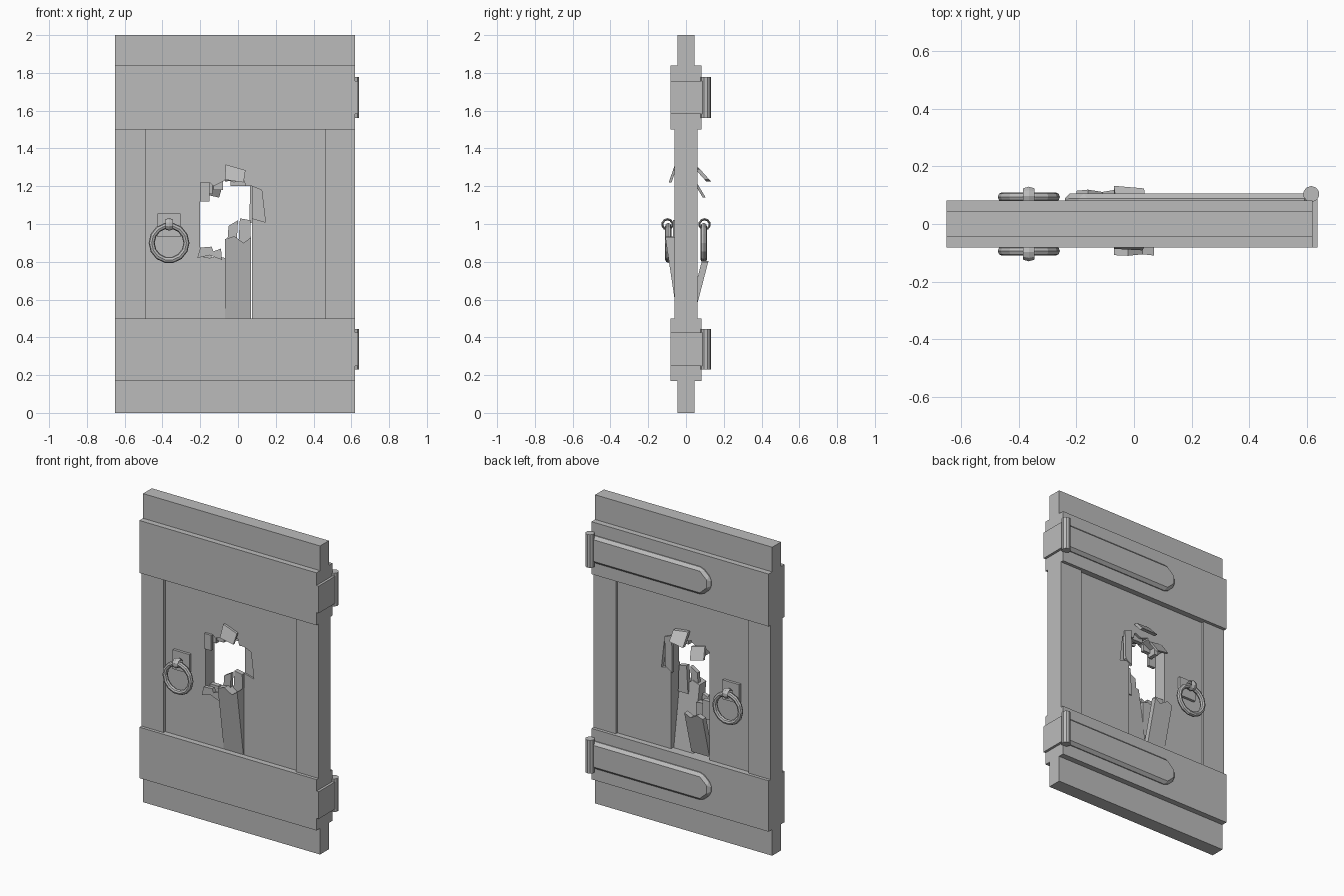
import bpy, bmesh
from math import radians

cube = bpy.data.objects.get("Cube")
if cube:
    bpy.data.objects.remove(cube, do_unlink=True)

grey = bpy.data.materials.new("plain_grey")
grey.use_nodes = True
COLOR = (0.5, 0.5, 0.5, 1)
grey.diffuse_color = COLOR
grey.node_tree.nodes["Principled BSDF"].inputs["Base Color"].default_value = COLOR


def prism(name, outline, y0, y1, lean=0, pivot=0):
    """Extrude an x-z outline from y0 to y1, leaning in y above or below pivot."""
    bm = bmesh.new()
    ends = [[bm.verts.new((x, y + lean * (z - pivot), z)) for x, z in outline]
            for y in (y0, y1)]
    bm.faces.new(ends[0])
    bm.faces.new(ends[1][::-1])
    n = len(outline)
    for i in range(n):
        j = (i + 1) % n
        bm.faces.new((ends[0][i], ends[1][i], ends[1][j], ends[0][j]))
    bmesh.ops.recalc_face_normals(bm, faces=bm.faces)
    mesh = bpy.data.meshes.new(name)
    bm.to_mesh(mesh)
    bm.free()
    mesh.materials.append(grey)
    ob = bpy.data.objects.new(name, mesh)
    bpy.context.collection.objects.link(ob)
    return ob


def board(name, x0, x1, z0, z1, y0, y1, **kw):
    return prism(name, [(x0, z0), (x1, z0), (x1, z1), (x0, z1)], y0, y1, **kw)


def finish(name):
    ob = bpy.context.object
    ob.name = name
    ob.data.materials.append(grey)
    return ob


LEFT, RIGHT = -0.65, 0.62       # door edges
CORE, STILE, BAR = 0.045, 0.062, 0.082   # half thicknesses
A, B, C = -0.2, -0.07, 0.075    # broken plank edges

# Frame: end rails, thick cross bars and side stiles
for label, end, bar in (("lower", (0, 0.17), (0.17, 0.5)),
                        ("upper", (1.84, 2), (1.5, 1.84))):
    board(label + "_end_rail", LEFT, RIGHT, *end, -CORE, CORE)
    board(label + "_cross_bar", LEFT, RIGHT, *bar, -BAR, BAR)
board("right_stile", LEFT, -0.49, 0.5, 1.5, -STILE, STILE)
board("left_stile", 0.46, RIGHT, 0.5, 1.5, -STILE, STILE)

# Sound planks on both sides of the hole
board("right_panel", -0.49, A, 0.5, 1.5, -CORE, CORE)
prism("left_panel", [(C, 0.5), (0.46, 0.5), (0.46, 1.5), (C, 1.5), (C, 1.2),
                     (0.125, 1.18), (0.145, 1.01), (C, 1.03)], -CORE, CORE)
prism("notch_splinter", [(C, 1.03), (0.145, 1.01), (0.125, 1.18), (C, 1.2)],
      -0.035, 0.02)

# Plank stubs above the hole
prism("upper_stub_right", [(A, 1.5), (A, 1.2), (-0.15, 1.22), (-0.13, 1.2),
                           (B, 1.23), (B, 1.5)], -CORE, CORE)
prism("upper_stub_middle", [(B, 1.5), (B, 1.24), (-0.02, 1.22), (0.03, 1.24),
                            (0.04, 1.2), (C, 1.2), (C, 1.5)], -CORE, CORE)

# Split lower planks: one bends to the back, one to the front
prism("lower_stub_right", [(A, 0.5), (B, 0.5), (B, 0.82), (-0.11, 0.83),
                           (-0.15, 0.82), (A, 0.83)], -CORE, 0)
prism("back_bent_plank", [(A, 0.52), (B, 0.52), (B, 0.8), (-0.11, 0.775),
                          (-0.16, 0.805), (A, 0.79)], 0.01, CORE, lean=0.26, pivot=0.52)
prism("front_bent_plank", [(B, 0.5), (0.07, 0.5), (0.07, 0.93), (0.03, 0.9),
                           (-0.02, 0.935), (B, 0.92)], -CORE, 0.025, lean=-0.15, pivot=0.5)

# Standing splinters in the hole
prism("splinter_tall", [(0.0, 0.85), (0.07, 0.85), (0.065, 1.02), (0.01, 1.03)],
      -0.05, -0.02)
prism("splinter_short", [(-0.06, 0.85), (-0.01, 0.85), (0.0, 1.02), (-0.05, 0.99)],
      -0.07, -0.045)
prism("splinter_low_front", [(-0.215, 0.82), (-0.15, 0.835), (-0.085, 0.81),
                             (-0.09, 0.87), (-0.13, 0.855), (-0.14, 0.88), (A, 0.875)],
      -0.065, -0.04)
board("splinter_low_back", A, -0.14, 0.75, 0.87, 0.0, 0.03)
board("splinter_side_upper", A, -0.15, 1.12, 1.22, -0.06, -0.04)
board("splinter_side_lower", -0.16, -0.135, 1.16, 1.22, -0.03, 0.03)
board("splinter_top_right", -0.13, -0.08, 1.18, 1.24, -0.03, -0.005)
board("splinter_top_middle", -0.04, 0.04, 1.2, 1.26, 0.0, 0.03)

# Loose chips prised off the surfaces around the hole
prism("chip_front", [(-0.07, 1.235), (0.03, 1.22), (0.04, 1.285), (-0.065, 1.315)],
      -0.06, -0.045, lean=0.35, pivot=1.31)
prism("chip_back_top", [(-0.07, 1.225), (0.035, 1.235), (0.04, 1.29), (-0.06, 1.3)],
      0.04, 0.065, lean=-0.9, pivot=1.3)
prism("chip_back_side", [(-0.19, 1.16), (-0.1, 1.14), (-0.08, 1.21), (-0.17, 1.23)],
      0.035, 0.05, lean=-0.6, pivot=1.23)
prism("splinter_back_left", [(0.06, 1.0), (0.11, 1.03), (0.115, 1.22), (0.065, 1.24)],
      0.035, 0.055)

# Hinges: wrap plate, pin and long strap on the back
for label, mid in (("lower", 0.337), ("upper", 1.67)):
    lo, hi = mid - 0.088, mid + 0.088
    board(label + "_hinge_plate", 0.6, 0.636, lo, hi, -BAR, BAR + 0.01)
    bpy.ops.mesh.primitive_cylinder_add(vertices=10, radius=0.028, depth=0.215,
                                        location=(0.615, 0.104, mid))
    finish(label + "_hinge_pin")
    strap = prism(label + "_hinge_strap",
                  [(0.61, lo), (0.61, hi), (-0.18, hi), (-0.24, hi - 0.055),
                   (-0.24, lo + 0.055), (-0.18, lo)], 0.06, 0.106)
    bevel = strap.modifiers.new("edge", "BEVEL")
    bevel.width = 0.018
    bevel.segments = 1

# Ring handles on both faces
for label, s in (("front", -1), ("back", 1)):
    board(label + "_handle_plate", -0.425, -0.305, 0.93, 1.055,
          *sorted((s * 0.04, s * 0.062)))
    bpy.ops.mesh.primitive_torus_add(location=(-0.365, s * 0.094, 0.9),
                                     rotation=(radians(90), 0, 0),
                                     major_segments=14, minor_segments=8,
                                     major_radius=0.092, minor_radius=0.016)
    finish(label + "_ring")
    bpy.ops.mesh.primitive_torus_add(location=(-0.365, s * 0.098, 0.998),
                                     rotation=(0, radians(90), 0),
                                     major_segments=10, minor_segments=4,
                                     major_radius=0.027, minor_radius=0.006)
    loop = finish(label + "_ring_loop")
    for v in loop.data.vertices:
        v.co.z = 0.02 * (v.co.z > 0.001) - 0.02 * (v.co.z < -0.001)
